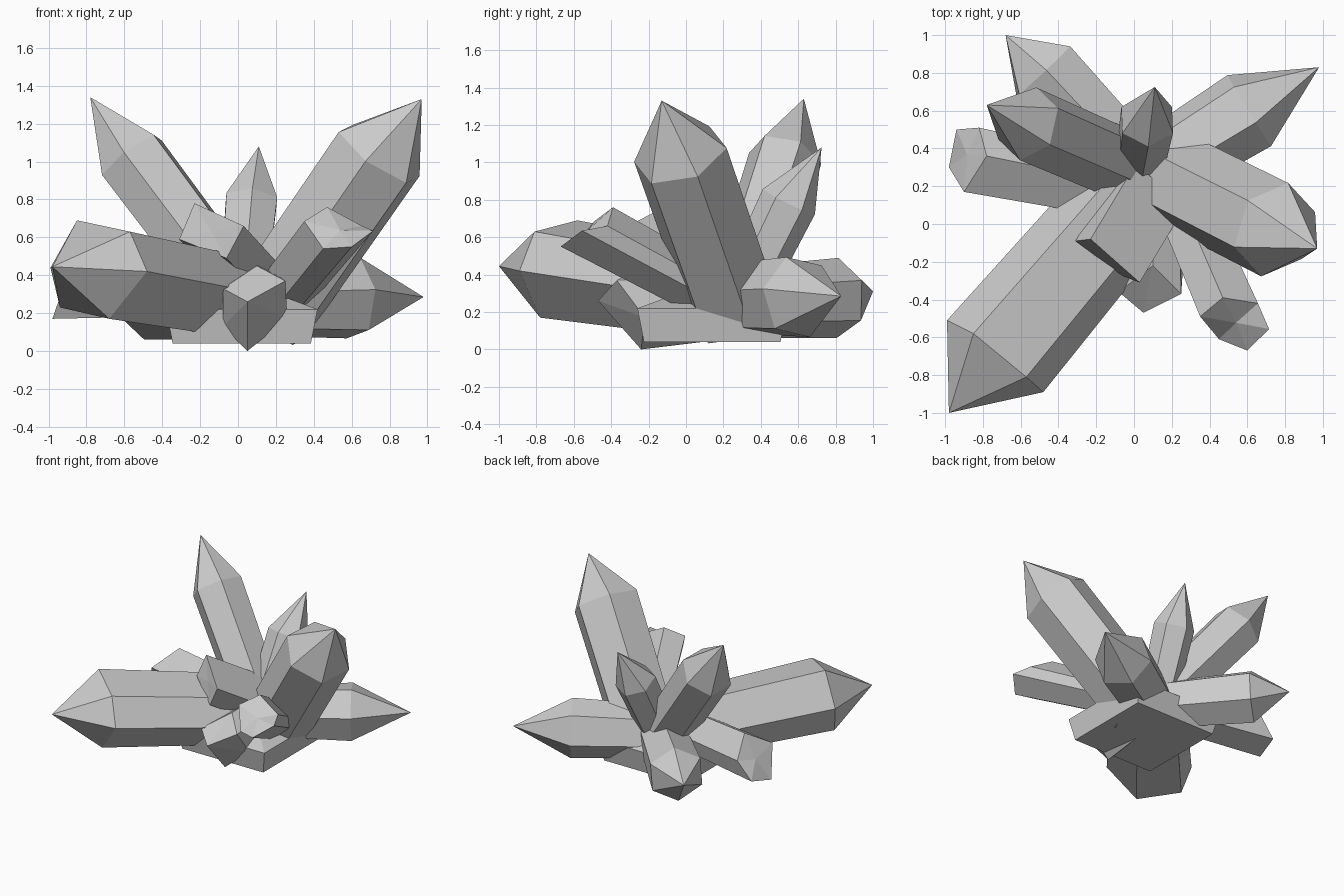
import bpy, bmesh
from math import pi, cos, sin
from mathutils import Vector

if "Cube" in bpy.data.objects:
    bpy.data.objects.remove(bpy.data.objects["Cube"])


def make_object(name, bm):
    bmesh.ops.recalc_face_normals(bm, faces=bm.faces[:])
    mesh = bpy.data.meshes.new(name)
    bm.to_mesh(mesh)
    bm.free()
    obj = bpy.data.objects.new(name, mesh)
    bpy.context.collection.objects.link(obj)


def loft(name, low_pts, high_pts, tip):
    """Closed prism between two rings, with a fan of facets to the tip."""
    bm = bmesh.new()
    low = [bm.verts.new(p) for p in low_pts]
    high = [bm.verts.new(p) for p in high_pts]
    apex = bm.verts.new(tip)
    bm.faces.new(low[::-1])
    n = len(low)
    for i in range(n):
        j = (i + 1) % n
        bm.faces.new((low[i], low[j], high[j], high[i]))
        bm.faces.new((high[i], high[j], apex))
    make_object(name, bm)


def crystal(name, base, shoulder, tip, radius, ref, taper=0.88, sides=6):
    """Regular pointed prism from base to shoulder; ref aims at one corner."""
    base, shoulder, ref = map(Vector, (base, shoulder, ref))
    axis = (shoulder - base).normalized()
    u = (ref - axis * ref.dot(axis)).normalized()
    v = axis.cross(u)

    def ring(centre, r):
        return [centre + r * (u * cos(2 * pi * i / sides) + v * sin(2 * pi * i / sides)) for i in range(sides)]

    loft(name, ring(base, radius * taper), ring(shoulder, radius), tip)


def cut_crystal(name, end, offset, tip=None, taper=0.9):
    """Irregular prism: its end outline is swept back along offset."""
    end = [Vector(p) for p in end]
    mid = sum(end, Vector()) / len(end)
    low = [mid + Vector(offset) + (p - mid) * taper for p in end]
    loft(name, low, end, tip or mid)


# Long pointed crystals
cut_crystal("front_left_crystal",
            [(-0.85, -0.58, 0.69), (-0.57, -0.81, 0.63), (-0.48, -0.89, 0.42),
             (-0.68, -0.78, 0.17), (-0.94, -0.57, 0.23), (-0.99, -0.51, 0.44)],
            (0.70, 0.82, -0.13), (-0.98, -1.0, 0.445))
crystal("right_tall_crystal", (0.15, 0.27, 0.18), (0.745, -0.03, 1.04), (0.97, -0.13, 1.33), 0.26, (-0.1, -1, 0.1), 0.97)
crystal("left_tall_crystal", (0.04, 0.27, 0.22), (-0.56, 0.53, 1.02), (-0.78, 0.63, 1.34), 0.2, (-0.1, -1, 0), 0.95)
crystal("back_crystal", (0.02, 0.27, 0.22), (0.07, 0.55, 0.79), (0.11, 0.725, 1.08), 0.155, (0, -1, 0))
crystal("back_right_crystal", (0.06, 0.26, 0.27), (0.61, 0.60, 0.28), (0.98, 0.83, 0.285), 0.225, (0.55, -0.83, 0.2))
crystal("back_left_crystal", (0.02, 0.28, 0.25), (-0.48, 0.81, 0.275), (-0.68, 1.0, 0.31), 0.215, (0, 0.1, 1))

# Short blunt crystals
cut_crystal("left_short_crystal",
            [(-0.78, 0.36, 0.52), (-0.82, 0.51, 0.36), (-0.94, 0.50, 0.22), (-0.98, 0.30, 0.17), (-0.90, 0.17, 0.40)],
            (0.75, -0.15, 0.0))
cut_crystal("front_upper_short_crystal",
            [(-0.31, -0.09, 0.59), (-0.23, -0.08, 0.78), (0.03, -0.31, 0.66), (-0.06, -0.275, 0.49)],
            (0.24, 0.40, -0.26), taper=1)
cut_crystal("front_right_short_crystal",
            [(0.35, -0.49, 0.685), (0.47, -0.39, 0.76), (0.656, -0.42, 0.66),
             (0.715, -0.556, 0.635), (0.60, -0.67, 0.55), (0.45, -0.61, 0.54)],
            (-0.30, 0.69, -0.37))
cut_crystal("front_low_short_crystal",
            [(-0.08, -0.36, 0.33), (0.10, -0.22, 0.45), (0.25, -0.37, 0.37),
             (0.26, -0.22, 0.17), (0.05, -0.24, 0.0), (-0.08, -0.22, 0.13)],
            (0.0, 0.45, 0.03), (0.05, -0.47, 0.26))

# Squat flat-bottomed base block with a shallow raised top
corners = ((-1, -1), (1, -1), (1, 1), (-1, 1))
low, high = ([(0.02 + sx * half, 0.14 + sy * half, z) for sx, sy in corners]
             for half, z in ((0.365, 0.04), (0.40, 0.22)))
loft("base_block", low, high, (0.02, 0.15, 0.37))
